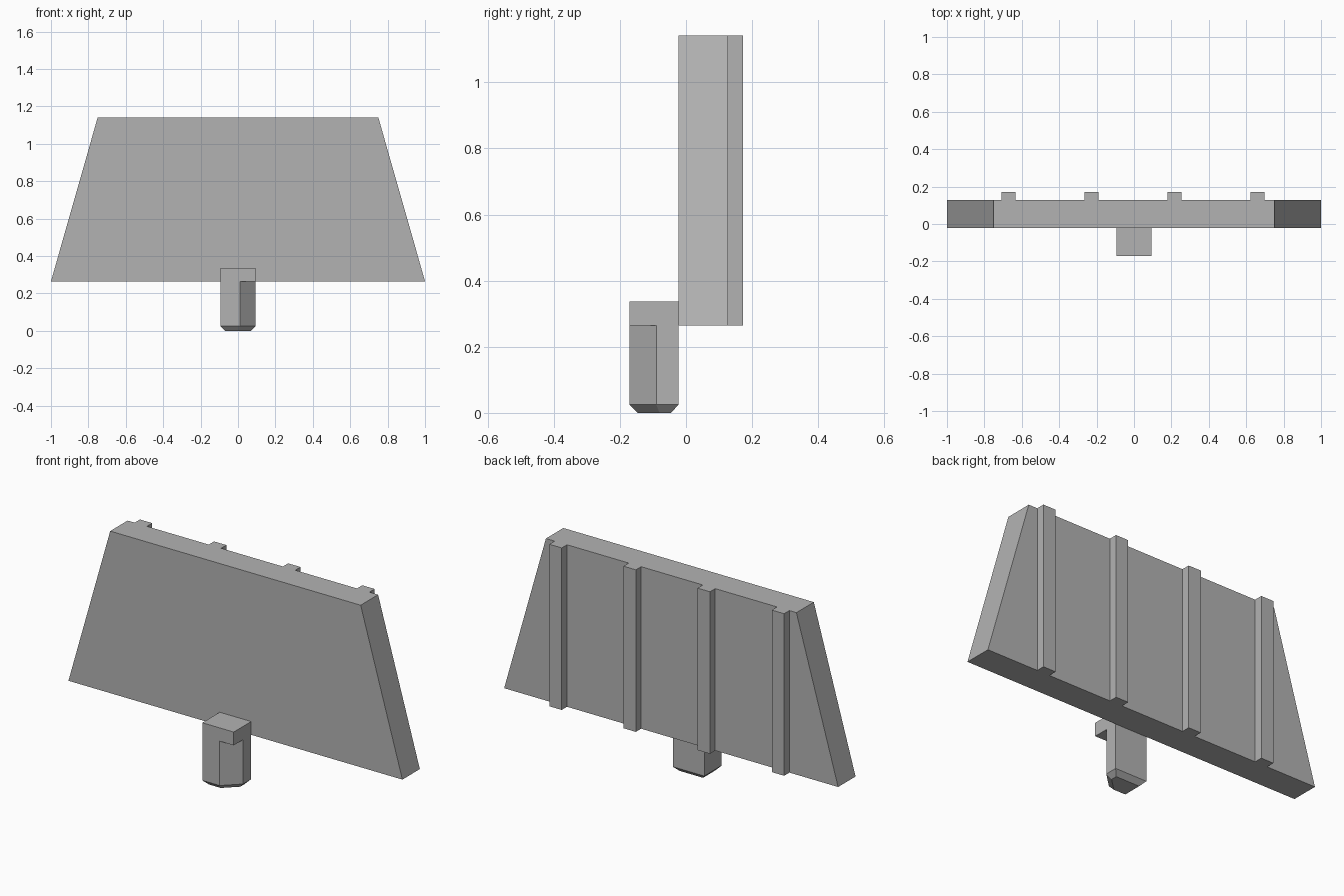
import bpy
import bmesh

cube = bpy.data.objects.get("Cube")
if cube:
    bpy.data.objects.remove(cube, do_unlink=True)

grey = bpy.data.materials.new("mid_grey")
grey.use_nodes = True
grey.diffuse_color = (0.45, 0.45, 0.45, 1)
grey.node_tree.nodes["Principled BSDF"].inputs["Base Color"].default_value = grey.diffuse_color


def loft(name, sections):
    """Join (outline, height) sections of equal point count into a closed solid."""
    bm = bmesh.new()
    rings = [[bm.verts.new((x, y, z)) for x, y in outline] for outline, z in sections]
    count = len(rings[0])
    for low, high in zip(rings, rings[1:]):
        for i in range(count):
            j = (i + 1) % count
            bm.faces.new((low[i], low[j], high[j], high[i]))
    bm.faces.new(rings[0][::-1])
    bm.faces.new(rings[-1])
    bmesh.ops.recalc_face_normals(bm, faces=bm.faces)
    mesh = bpy.data.meshes.new(name)
    bm.to_mesh(mesh)
    bm.free()
    mesh.materials.append(grey)
    obj = bpy.data.objects.new(name, mesh)
    bpy.context.collection.objects.link(obj)
    return obj


# Tapered panel with four upright ribs on its back
FRONT, BACK, RIB = -0.022, 0.127, 0.172
RIB_WIDTH = 0.074


def panel_outline(half_width):
    points = [(-half_width, FRONT), (half_width, FRONT), (half_width, BACK)]
    for i in reversed(range(4)):
        left = -0.708 + i * 0.444
        right = left + RIB_WIDTH
        points += [(right, BACK), (right, RIB), (left, RIB), (left, BACK)]
    return points + [(-half_width, BACK)]


loft("ribbed_panel", [(panel_outline(1.0), 0.265), (panel_outline(0.75), 1.142)])

# Mounting post with one corner cut away and a chamfered foot
W, Y0, Y1, INSET = 0.094, -0.171, FRONT, 0.024
post = [(-W, Y0), (0.01, Y0), (W, -0.09), (W, Y1), (-W, Y1)]
foot = [(-W + INSET, Y0 + INSET), (0.0, Y0 + INSET), (W - INSET, -0.08),
        (W - INSET, Y1 - INSET), (-W + INSET, Y1 - INSET)]
loft("mounting_post", [(foot, 0), (post, 0.025), (post, 0.265)])

# Square cap overhanging the cut corner
cap = [(-W, Y0), (W, Y0), (W, Y1), (-W, Y1)]
loft("post_cap", [(cap, 0.265), (cap, 0.337)])
